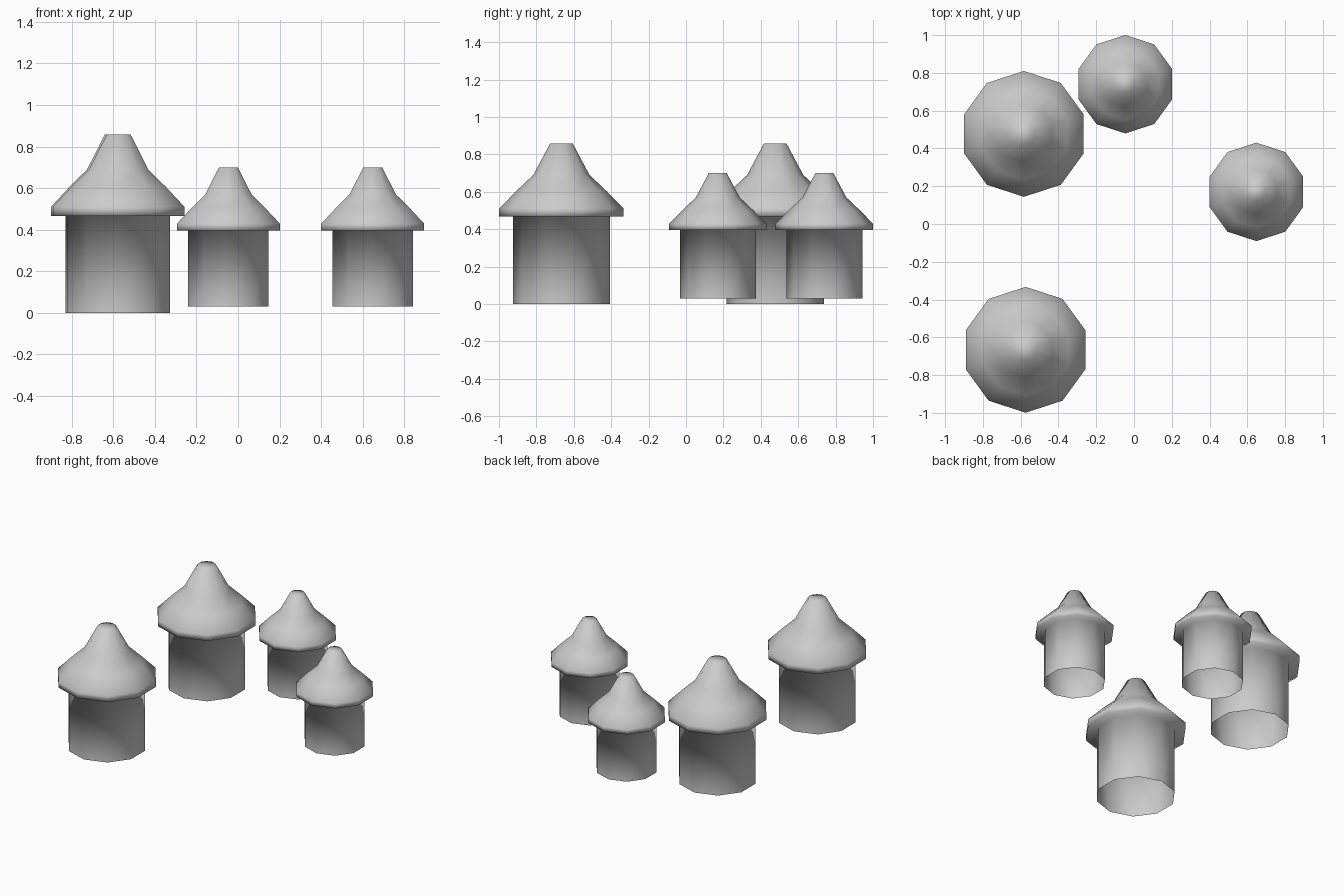
import bpy, bmesh, math

if "Cube" in bpy.data.objects:
    bpy.data.objects.remove(bpy.data.objects["Cube"])

SIDES = 10
# (radius, height) from wall foot up to the roof tip
WALL = [(0.26, 0.0), (0.26, 0.467)]
ROOF = [(0.26, 0.467), (0.333, 0.467), (0.333, 0.51), (0.24, 0.605), (0.15, 0.69), (0.061, 0.857)]


def hut(name, x, y, z, scale):
    bm = bmesh.new()
    rings = []
    for r, h in WALL + ROOF[1:]:
        ring = []
        for i in range(SIDES):
            a = math.pi / 2 + 2 * math.pi * i / SIDES
            ring.append(bm.verts.new((r * math.cos(a), r * math.sin(a), h)))
        rings.append(ring)
    # skin the rings; the foot stays open
    for low, high in zip(rings, rings[1:]):
        for i in range(SIDES):
            j = (i + 1) % SIDES
            bm.faces.new((low[i], low[j], high[j], high[i]))
    # roof tip
    bm.faces.new(rings[-1])
    for f in bm.faces:
        f.smooth = True
    bmesh.ops.scale(bm, vec=(scale,) * 3, verts=bm.verts)
    mesh = bpy.data.meshes.new(name)
    bm.to_mesh(mesh)
    bm.free()
    obj = bpy.data.objects.new(name, mesh)
    obj.location = (x, y, z)
    bpy.context.collection.objects.link(obj)


# two large huts on the ground, two smaller ones slightly raised
hut("large_hut_back", -0.583, 0.477, 0.0, 1.0)
hut("large_hut_front", -0.574, -0.666, 0.0, 1.0)
hut("small_hut_back", -0.046, 0.74, 0.03, 0.782)
hut("small_hut_right", 0.648, 0.17, 0.03, 0.782)
